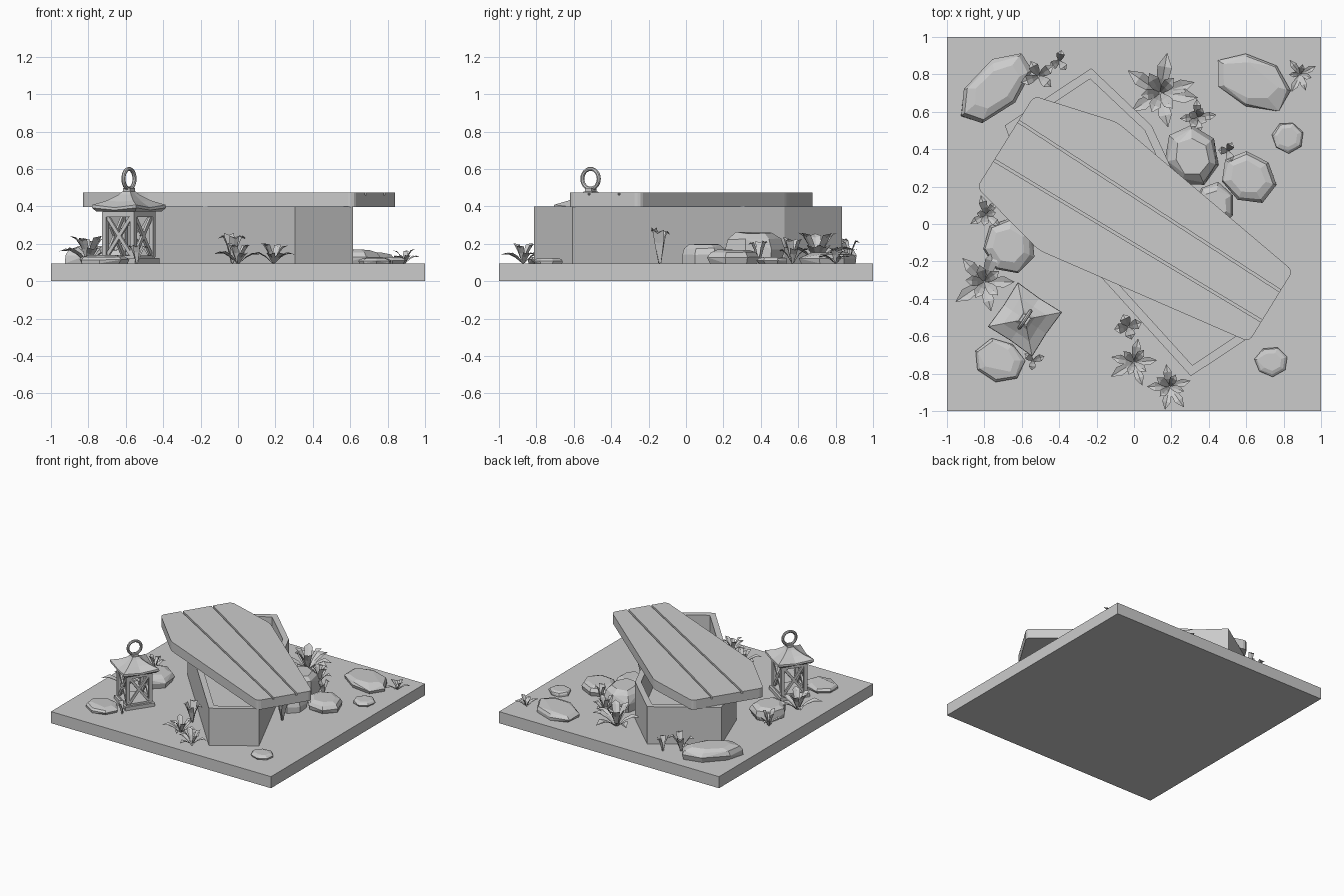
import bpy, bmesh, math, random
from mathutils import Vector, Matrix

if "Cube" in bpy.data.objects:
    bpy.data.objects.remove(bpy.data.objects["Cube"])

stone = bpy.data.materials.new("stone_grey")
stone.use_nodes = True
GREY = (0.6, 0.6, 0.6, 1)
stone.diffuse_color = GREY
stone.node_tree.nodes["Principled BSDF"].inputs["Base Color"].default_value = GREY
GROUND = 0.095
rng = random.Random(4)


def finish(name, bm, matrix=None):
    bmesh.ops.recalc_face_normals(bm, faces=bm.faces)
    mesh = bpy.data.meshes.new(name)
    bm.to_mesh(mesh)
    bm.free()
    mesh.materials.append(stone)
    obj = bpy.data.objects.new(name, mesh)
    bpy.context.collection.objects.link(obj)
    if matrix:
        obj.matrix_world = matrix
    return obj


def add_box(bm, center, size, rot=None):
    m = Matrix.Translation(center) @ (rot or Matrix()) @ Matrix.Diagonal((*size, 1))
    bmesh.ops.create_cube(bm, size=1, matrix=m)


def add_rings(bm, rings, caps=True):
    loops = [[bm.verts.new(p) for p in ring] for ring in rings]
    n = len(loops[0])
    for a, b in zip(loops, loops[1:]):
        for i in range(n):
            j = (i + 1) % n
            bm.faces.new((a[i], a[j], b[j], b[i]))
    if caps:
        bm.faces.new(loops[0][::-1])
        bm.faces.new(loops[-1])


# Ground slab
bm = bmesh.new()
add_box(bm, (0, 0, GROUND / 2), (2, 2, GROUND))
finish("ground_slab", bm)

# Hollow coffin: outline in its own frame, x across and y from head to foot
head, foot = Vector((-0.46, 0.68)), Vector((0.46, -0.71))
along = (foot - head).normalized()
across = Vector((-along.y, along.x))
length = (foot - head).length


def coffin_ring(inset, z):
    half = [(inset, 0.277 - inset * 0.8), (0.435, 0.377 - inset), (length - inset, 0.187 - inset * 0.85)]
    pts = [(t, w) for t, w in half] + [(t, -w) for t, w in reversed(half)]
    return [(*(head + along * t + across * w), z) for t, w in pts]


bm = bmesh.new()
add_rings(bm, [coffin_ring(0, GROUND), coffin_ring(0, 0.4), coffin_ring(0.045, 0.4), coffin_ring(0.045, 0.13)])
finish("coffin_box", bm)

# Skewed lid with softened corners
outline = [(-0.535, 0.685), (-0.09, 0.545), (0.85, -0.25), (0.615, -0.63), (-0.51, -0.14), (-0.84, 0.195)]
bm = bmesh.new()
add_rings(bm, [[(x, y, z) for x, y in outline] for z in (0.397, 0.475)])
corners = [e for e in bm.edges if abs(e.verts[0].co.z - e.verts[1].co.z) > 0.05]
bmesh.ops.bevel(bm, geom=corners, offset=0.03, segments=3, affect='EDGES', profile=0.5)
lid = finish("coffin_lid", bm)

# Two plank grooves cut into the lid
bm = bmesh.new()
for a, b in (((-0.62, 0.55), (0.785, -0.36)), ((-0.755, 0.345), (0.685, -0.52))):
    a, b = Vector(a), Vector(b)
    mid, d = (a + b) / 2, b - a
    add_box(bm, (mid.x, mid.y, 0.475), (d.length + 0.3, 0.014, 0.03), Matrix.Rotation(math.atan2(d.y, d.x), 4, 'Z'))
cutter = finish("groove_cutter", bm)
cutter.hide_render = True
mod = lid.modifiers.new("grooves", 'BOOLEAN')
mod.operation, mod.object, mod.solver = 'DIFFERENCE', cutter, 'EXACT'
bpy.context.view_layer.objects.active = lid
bpy.ops.object.modifier_apply(modifier=mod.name)
bpy.data.objects.remove(cutter)

# Lantern, built upright about its own axis and then placed
place = Matrix.Translation((-0.583, -0.51, 0)) @ Matrix.Rotation(math.radians(-34), 4, 'Z')


def square(half, z, lift=0):
    mids = half * 0.96
    return [(half, half, z + lift), (0, mids, z), (-half, half, z + lift), (-mids, 0, z),
            (-half, -half, z + lift), (0, -mids, z), (half, -half, z + lift), (mids, 0, z)]


bm = bmesh.new()
add_box(bm, (0, 0, 0.108), (0.235, 0.235, 0.03))
add_box(bm, (0, 0, 0.13), (0.2, 0.2, 0.016))
for q in range(4):
    turn = Matrix.Rotation(q * math.pi / 2, 4, 'Z')
    add_box(bm, turn @ Vector((0.09, 0.09, 0.25)), (0.026, 0.026, 0.24))
    add_box(bm, turn @ Vector((0.092, 0, 0.358)), (0.024, 0.2, 0.03), turn)
    for side in (-1, 1):
        tilt = turn @ Matrix.Rotation(side * 0.64, 4, 'X')
        add_box(bm, turn @ Vector((0.09, 0, 0.242)), (0.014, 0.02, 0.25), tilt)
finish("lantern_frame", bm, place)

bm = bmesh.new()
add_rings(bm, [square(0.125, 0.372), square(0.143, 0.38, 0.012), square(0.141, 0.393, 0.015),
               square(0.085, 0.425, 0.006), square(0.04, 0.462), square(0.026, 0.48)])
add_box(bm, (0, 0, 0.487), (0.045, 0.045, 0.02))
finish("lantern_roof", bm, place)

bpy.ops.mesh.primitive_torus_add(major_radius=0.053, minor_radius=0.011, major_segments=24, minor_segments=8)
ring = bpy.context.object
ring.name = "lantern_ring"
ring.data.materials.append(stone)
ring.matrix_world = place @ Matrix.Translation((0, 0, 0.547)) @ Matrix.Rotation(math.pi / 2, 4, 'Y')
bpy.ops.object.shade_smooth_by_angle()


# Faceted rocks: hulls of jittered rings
def rock(x, y, lx, ly, top, angle, sides=7):
    bm = bmesh.new()
    h = top - GROUND
    for level, scale in ((0, 0.94), (0.45, 1), (0.8, 0.88), (1, 0.62)):
        for i in range(sides):
            a = math.tau * i / sides + 0.3
            r = scale * rng.uniform(0.94, 1.06)
            z = GROUND + h * level * rng.uniform(0.93, 1)
            bm.verts.new((r * lx / 2 * math.cos(a), r * ly / 2 * math.sin(a), z))
    hull = bmesh.ops.convex_hull(bm, input=bm.verts)
    bmesh.ops.delete(bm, geom=list({g for g in hull["geom_interior"]}), context='VERTS')
    bmesh.ops.dissolve_limit(bm, angle_limit=0.2, verts=bm.verts, edges=bm.edges)
    finish("rock", bm, Matrix.Translation((x, y, 0)) @ Matrix.Rotation(math.radians(angle), 4, 'Z'))


for spec in ((-0.74, 0.73, 0.49, 0.25, 0.19, 44), (0.64, 0.76, 0.43, 0.29, 0.155, -25),
             (0.82, 0.465, 0.17, 0.17, 0.13, 0), (0.31, 0.36, 0.29, 0.33, 0.265, 20),
             (0.61, 0.25, 0.31, 0.27, 0.17, -30), (0.43, 0.1, 0.22, 0.25, 0.2, 10),
             (-0.67, -0.12, 0.28, 0.31, 0.19, 15), (-0.72, -0.73, 0.27, 0.23, 0.14, -15),
             (0.735, -0.735, 0.18, 0.16, 0.125, 0)):
    rock(*spec)


# Plants: rosettes of folded pointed leaves that arch outward
def plant(x, y, radius, height, leaves):
    bm = bmesh.new()
    for i in range(leaves):
        turn = Matrix.Rotation(math.tau * (i + rng.uniform(-0.2, 0.2)) / leaves, 4, 'Z')
        inner = i % 2 and leaves > 4
        reach = radius * (0.6 if inner else 1) * rng.uniform(0.85, 1.1)
        rise = height * (1 if inner or leaves < 5 else 0.6) * rng.uniform(0.85, 1)
        wide = 0.17 * math.hypot(reach, rise)
        rows = []
        for t, lift, w in ((0.05, 0, 0.25), (0.35, 0.6, 0.8), (0.65, 0.95, 1), (1, 0.9 if not inner else 1.1, 0)):
            z = GROUND + rise * lift
            pts = [(reach * t, s * w * wide, z + abs(s) * w * wide * 0.35) for s in (-1, 0, 1)]
            rows.append([bm.verts.new(turn @ Vector(p)) for p in (pts if w else pts[1:2])])
        for a, b in zip(rows, rows[1:]):
            for k in (0, 1):
                bm.faces.new((a[k], a[k + 1], b[k + 1], b[k]) if len(b) > 1 else (a[k], a[k + 1], b[0]))
    finish("plant", bm, Matrix.Translation((x, y, 0)) @ Matrix.Rotation(rng.uniform(0, 6), 4, 'Z'))


for spec in ((0.14, 0.7, 0.2, 0.15, 11), (-0.8, -0.31, 0.18, 0.14, 10), (0, -0.74, 0.14, 0.1, 9),
             (0.19, -0.87, 0.13, 0.1, 9), (-0.03, -0.55, 0.07, 0.17, 4), (0.34, 0.57, 0.1, 0.13, 8),
             (-0.79, 0.05, 0.1, 0.12, 7), (-0.51, 0.79, 0.1, 0.14, 4), (-0.4, 0.87, 0.06, 0.13, 3),
             (0.89, 0.8, 0.1, 0.07, 7), (0.5, 0.39, 0.06, 0.12, 3), (-0.54, -0.73, 0.06, 0.1, 3),
             (0.5, -0.14, 0.06, 0.19, 4)):
    plant(*spec)
